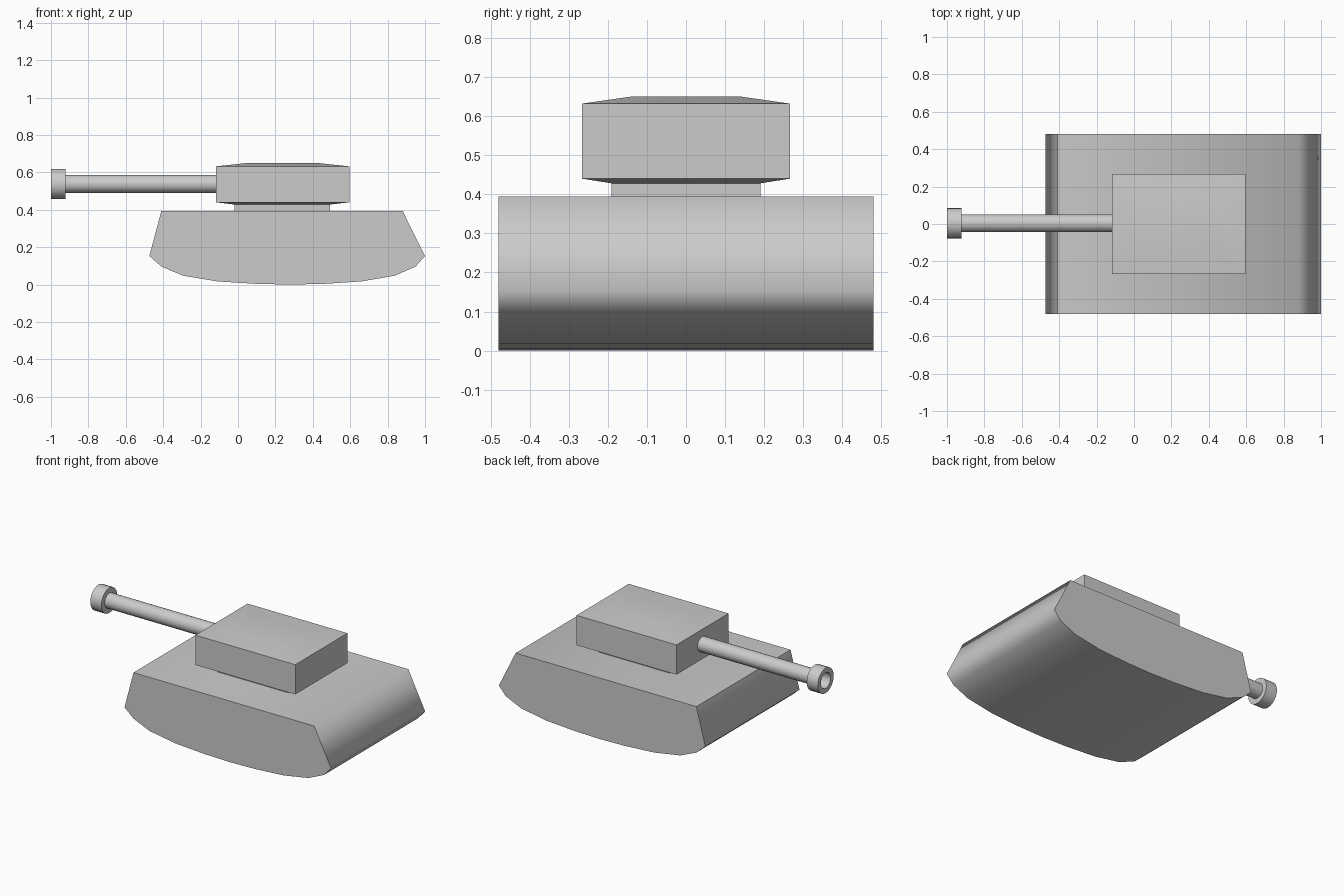
import bpy, bmesh, math

if "Cube" in bpy.data.objects:
    bpy.data.objects.remove(bpy.data.objects["Cube"])

def finish(name, verts, faces, angle):
    mesh = bpy.data.meshes.new(name)
    mesh.from_pydata(verts, [], faces)
    bm = bmesh.new()
    bm.from_mesh(mesh)
    bmesh.ops.recalc_face_normals(bm, faces=bm.faces)
    bm.to_mesh(mesh)
    bm.free()
    ob = bpy.data.objects.new(name, mesh)
    bpy.context.collection.objects.link(ob)
    bpy.ops.object.select_all(action='DESELECT')
    ob.select_set(True)
    bpy.context.view_layer.objects.active = ob
    bpy.ops.object.shade_smooth_by_angle(angle=math.radians(angle))
    return ob

def loft(name, rings, angle):
    """Skin a stack of equal-length rings and cap both ends."""
    n = len(rings[0])
    verts = [p for r in rings for p in r]
    faces = [(k*n + i, k*n + (i+1) % n, (k+1)*n + (i+1) % n, (k+1)*n + i)
             for k in range(len(rings) - 1) for i in range(n)]
    faces += [tuple(range(n)), tuple(range((len(rings)-1)*n, len(rings)*n))]
    return finish(name, verts, faces, angle)

def rect(x0, x1, y, z):
    return [(x0, -y, z), (x1, -y, z), (x1, y, z), (x0, y, z)]

def circle(x, r, n=24, cy=0.004, cz=0.538):
    return [(x, cy + r*math.cos(2*math.pi*i/n), cz + r*math.sin(2*math.pi*i/n))
            for i in range(n)]

# Hull: side profile with curved belly, extruded across the width
profile = [(-0.41, 0.394), (0.88, 0.394), (1.0, 0.153), (0.95, 0.097),
           (0.84, 0.048), (0.66, 0.017), (0.46, 0.004), (0.28, 0.0),
           (0.10, 0.004), (-0.11, 0.017), (-0.295, 0.048), (-0.41, 0.097),
           (-0.474, 0.153)]
loft("hull", [[(x, y, z) for x, z in profile] for y in (-0.48, 0.48)], 70)

# Turret: neck, box body and slightly domed roof
loft("turret", [rect(-0.018, 0.492, 0.19, 0.385), rect(-0.018, 0.492, 0.19, 0.428),
                rect(-0.118, 0.595, 0.266, 0.44), rect(-0.118, 0.595, 0.266, 0.632),
                rect(0.045, 0.43, 0.14, 0.65)], 30)

# Gun barrel running into the turret
loft("gun_barrel", [circle(-0.10, 0.048), circle(-0.93, 0.048)], 40)

# Muzzle collar with open bore
loft("muzzle", [circle(-0.921, 0.045), circle(-0.921, 0.081), circle(-1.0, 0.081),
                circle(-1.0, 0.05), circle(-0.932, 0.05)], 40)
